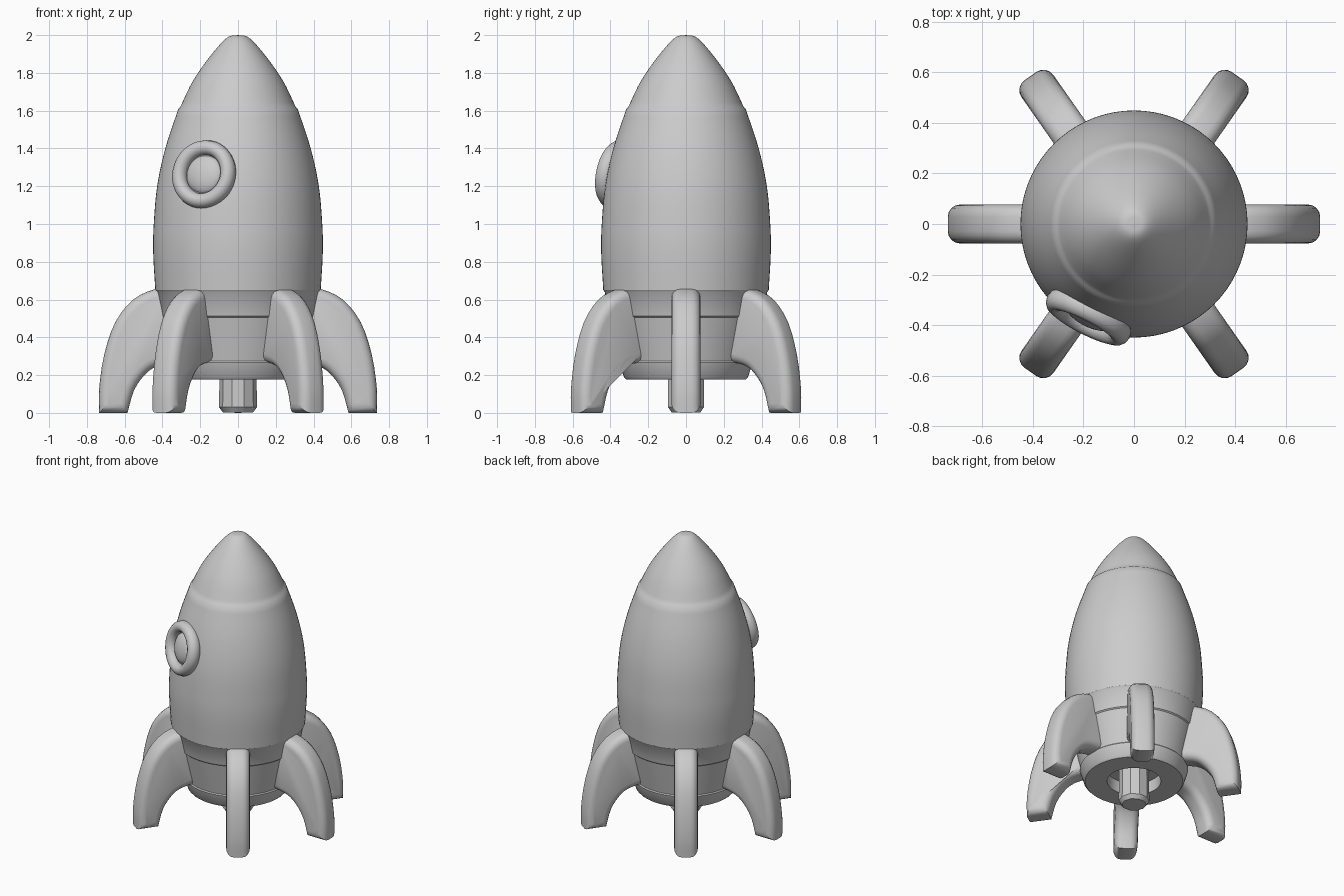
import bpy, bmesh
from math import radians, cos, sin, pi
from mathutils import Vector, Matrix

if "Cube" in bpy.data.objects:
    bpy.data.objects.remove(bpy.data.objects["Cube"])


def smooth_path(pts, n=5):
    """Catmull-Rom samples through 2D points."""
    p = [Vector(q) for q in pts]
    p = [2 * p[0] - p[1]] + p + [2 * p[-1] - p[-2]]
    out = []
    for i in range(1, len(p) - 2):
        a, b, c, d = p[i - 1:i + 3]
        for k in range(n):
            t = k / n
            out.append(0.5 * (2 * b + (c - a) * t + (2 * a - 5 * b + 4 * c - d) * t**2
                              + (3 * b - a - 3 * c + d) * t**3))
    return out + [p[-2]]


def finish(name, bm, angle=35):
    bmesh.ops.remove_doubles(bm, verts=bm.verts, dist=1e-5)
    bmesh.ops.recalc_face_normals(bm, faces=bm.faces)
    me = bpy.data.meshes.new(name)
    bm.to_mesh(me)
    bm.free()
    ob = bpy.data.objects.new(name, me)
    bpy.context.collection.objects.link(ob)
    bpy.ops.object.select_all(action='DESELECT')
    ob.select_set(True)
    bpy.context.view_layer.objects.active = ob
    bpy.ops.object.shade_smooth_by_angle(angle=radians(angle))
    return ob


def lathe(name, profile, sides=72, closed=False, matrix=Matrix(), angle=35):
    bm = bmesh.new()
    rings = [[bm.verts.new((r * cos(2 * pi * k / sides), r * sin(2 * pi * k / sides), z))
              for k in range(sides)] for r, z in profile]
    pairs = list(zip(rings, rings[1:])) + ([(rings[-1], rings[0])] if closed else [])
    for a, b in pairs:
        for k in range(sides):
            j = (k + 1) % sides
            bm.faces.new((a[k], a[j], b[j], b[k]))
    bm.transform(matrix)
    return finish(name, bm, angle)


# Hull: nose cone, main body, tail bands and recessed underside
nose = smooth_path([(0, 2), (0.06, 1.985), (0.15, 1.885), (0.24, 1.755), (0.307, 1.617)])
body = smooth_path([(0.316, 1.61), (0.385, 1.4), (0.428, 1.2), (0.446, 1.0),
                    (0.449, 0.85), (0.438, 0.65)])
tail = [(0.430, 0.64), (0.404, 0.512), (0.396, 0.505), (0.346, 0.275), (0.352, 0.268),
        (0.329, 0.19), (0.318, 0.178), (0.175, 0.178), (0.17, 0.26), (0, 0.26)]
lathe("hull", nose + body + [Vector(q) for q in tail])

# Exhaust nozzle
lathe("nozzle", [(0, 0.27), (0.098, 0.27), (0.1, 0.03), (0.08, 0.003), (0, 0)], sides=10)

# Six fins: side outline extruded and rounded
outer = smooth_path([(0.36, 0.655), (0.44, 0.655), (0.555, 0.6), (0.65, 0.48),
                     (0.708, 0.31), (0.735, 0.13), (0.735, 0.0)], 3)
inner = smooth_path([(0.585, 0.0), (0.55, 0.12), (0.49, 0.205), (0.42, 0.25), (0.30, 0.272)], 3)
outline = outer + inner
HALF = 0.077
for i, (deg, length) in enumerate([(0, 1), (55, .97), (125, .97), (180, 1), (235, .97), (305, .97)]):
    bm = bmesh.new()
    f = bm.faces.new([bm.verts.new((p.x * length, -HALF, p.y)) for p in outline])
    ext = bmesh.ops.extrude_face_region(bm, geom=[f])
    bmesh.ops.translate(bm, verts=[v for v in ext['geom'] if isinstance(v, bmesh.types.BMVert)],
                        vec=(0, 2 * HALF, 0))
    caps = [g for g in bm.faces if len(g.verts) > 4]
    rim = list({e for g in caps for e in g.edges})
    bmesh.ops.bevel(bm, geom=rim, offset=0.048, segments=4, profile=0.5,
                    affect='EDGES', clamp_overlap=False)
    bm.transform(Matrix.Rotation(radians(deg), 4, 'Z'))
    finish(f"fin_{i + 1}", bm, 40)

# Porthole: rounded frame and domed glass, turned to follow the hull
normal = Vector((-0.454, -0.891, 0.19)).normalized()
place = Matrix.Translation((-0.18, -0.368, 1.263)) @ normal.to_track_quat('Z', 'Y').to_matrix().to_4x4()
frame = [(0.143 + 0.04 * cos(2 * pi * k / 12), 0.046 * sin(2 * pi * k / 12)) for k in range(12)]
lathe("porthole_frame", frame, sides=40, closed=True, matrix=place, angle=60)
glass = [(0.105 * sin(k * pi / 16), -0.01 + 0.045 * cos(k * pi / 16)) for k in range(9)]
lathe("porthole_glass", glass + [(0.105, -0.05), (0, -0.05)], sides=40, matrix=place)
